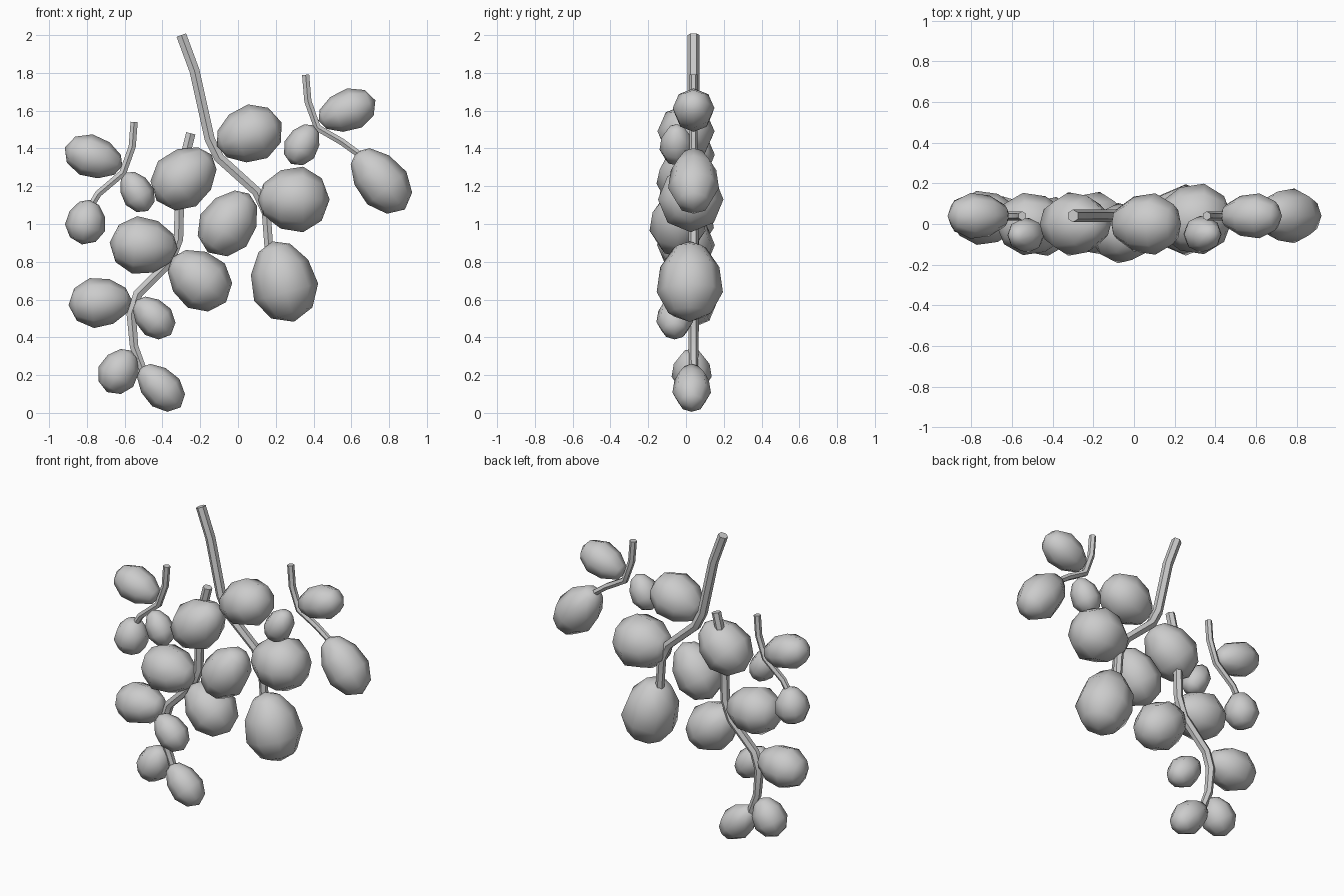
import bpy, bmesh
from math import cos, sin, pi, radians
from mathutils import Vector

if "Cube" in bpy.data.objects:
    bpy.data.objects.remove(bpy.data.objects["Cube"])

STEM_Y = 0.04


def finish(obj, angle):
    bpy.ops.object.select_all(action='DESELECT')
    obj.select_set(True)
    bpy.context.view_layer.objects.active = obj
    bpy.ops.object.shade_smooth_by_angle(angle=radians(angle))


def stem(name, radius, points):
    """Bent six-sided capped tube; points are (x, z, radius factor)."""
    cu = bpy.data.curves.new(name, 'CURVE')
    cu.dimensions = '3D'
    cu.bevel_depth = radius
    cu.bevel_resolution = 1
    cu.use_fill_caps = True
    sp = cu.splines.new('POLY')
    sp.points.add(len(points) - 1)
    for p, (x, z, f) in zip(sp.points, points):
        p.co = (x, STEM_Y, z, 1)
        p.radius = f
    obj = bpy.data.objects.new(name, cu)
    bpy.context.collection.objects.link(obj)
    bpy.ops.object.select_all(action='DESELECT')
    obj.select_set(True)
    bpy.context.view_layer.objects.active = obj
    bpy.ops.object.convert(target='MESH')
    finish(bpy.context.view_layer.objects.active, 50)


# Low-poly egg profile: (along axis, radius), stem end first
PROFILE = [(-0.84, 0.5), (-0.36, 0.91), (0.26, 1.02), (0.78, 0.66)]
SIDES = 8


def fruit(name, x, y, z, length, width, angle):
    """Egg whose axis lies in the XZ plane, pointing away from the stem."""
    a = radians(angle)
    axis, side, depth = Vector((cos(a), 0, sin(a))), Vector((-sin(a), 0, cos(a))), Vector((0, 1, 0))
    c = Vector((x, y, z))
    bm = bmesh.new()
    rings = [[bm.verts.new(c + axis * t * length
                           + (side * cos(2 * pi * i / SIDES) + depth * sin(2 * pi * i / SIDES)) * r * width)
              for i in range(SIDES)] for t, r in PROFILE]
    tips = [bm.verts.new(c - axis * length), bm.verts.new(c + axis * length)]
    for i in range(SIDES):
        j = (i + 1) % SIDES
        for lo, hi in zip(rings, rings[1:]):
            bm.faces.new((lo[i], lo[j], hi[j], hi[i]))
        bm.faces.new((tips[0], rings[0][j], rings[0][i]))
        bm.faces.new((tips[1], rings[-1][i], rings[-1][j]))
    bmesh.ops.recalc_face_normals(bm, faces=bm.faces)
    me = bpy.data.meshes.new(name)
    bm.to_mesh(me)
    bm.free()
    obj = bpy.data.objects.new(name, me)
    bpy.context.collection.objects.link(obj)
    finish(obj, 60)


# Stems
stem("main_stem", 0.031, [(-0.30, 2.0, 1), (-0.23, 1.81, 1), (-0.15, 1.45, 1), (-0.10, 1.35, 1),
                          (0.10, 1.17, 0.95), (0.15, 1.06, 0.9), (0.165, 0.85, 0.85)])
stem("lower_stem", 0.029, [(-0.25, 1.48, 1), (-0.28, 1.36, 1), (-0.31, 1.12, 1), (-0.315, 0.92, 1),
                           (-0.36, 0.80, 1), (-0.53, 0.63, 1), (-0.565, 0.52, 1),
                           (-0.55, 0.35, 0.9), (-0.50, 0.22, 0.8)])
stem("left_stem", 0.022, [(-0.55, 1.54, 1), (-0.56, 1.41, 1), (-0.61, 1.27, 1),
                          (-0.74, 1.16, 0.95), (-0.80, 1.06, 0.9)])
stem("right_stem", 0.022, [(0.358, 1.79, 1), (0.37, 1.65, 1), (0.42, 1.51, 1),
                           (0.55, 1.435, 0.95), (0.68, 1.34, 0.9)])

# Fruits by cluster: x, y, z, half length, half width, axis angle
CLUSTERS = {
    "main": [(0.06, 0.0, 1.475, 0.182, 0.148, 20), (0.295, 0.025, 1.13, 0.19, 0.17, 0),
             (-0.05, -0.045, 1.005, 0.19, 0.145, 235), (0.24, 0.02, 0.695, 0.22, 0.172, -75)],
    "lower": [(-0.285, 0.0, 1.245, 0.19, 0.153, 220), (-0.50, 0.0, 0.885, 0.18, 0.15, 175),
              (-0.205, 0.005, 0.705, 0.185, 0.15, -40), (-0.73, 0.03, 0.585, 0.168, 0.13, 185),
              (-0.447, -0.06, 0.505, 0.13, 0.095, -45), (-0.63, 0.03, 0.22, 0.127, 0.104, 240),
              (-0.41, 0.03, 0.135, 0.15, 0.1, -45)],
    "left": [(-0.765, 0.04, 1.355, 0.16, 0.11, 162), (-0.805, 0.04, 1.01, 0.12, 0.105, 260),
             (-0.535, -0.055, 1.17, 0.117, 0.084, -60)],
    "right": [(0.577, 0.04, 1.60, 0.16, 0.108, 20), (0.34, -0.05, 1.42, 0.118, 0.088, 240),
              (0.755, 0.04, 1.23, 0.2, 0.132, -50)],
}
for cluster, fruits in CLUSTERS.items():
    for n, f in enumerate(fruits, 1):
        fruit(f"{cluster}_fruit_{n}", *f)
